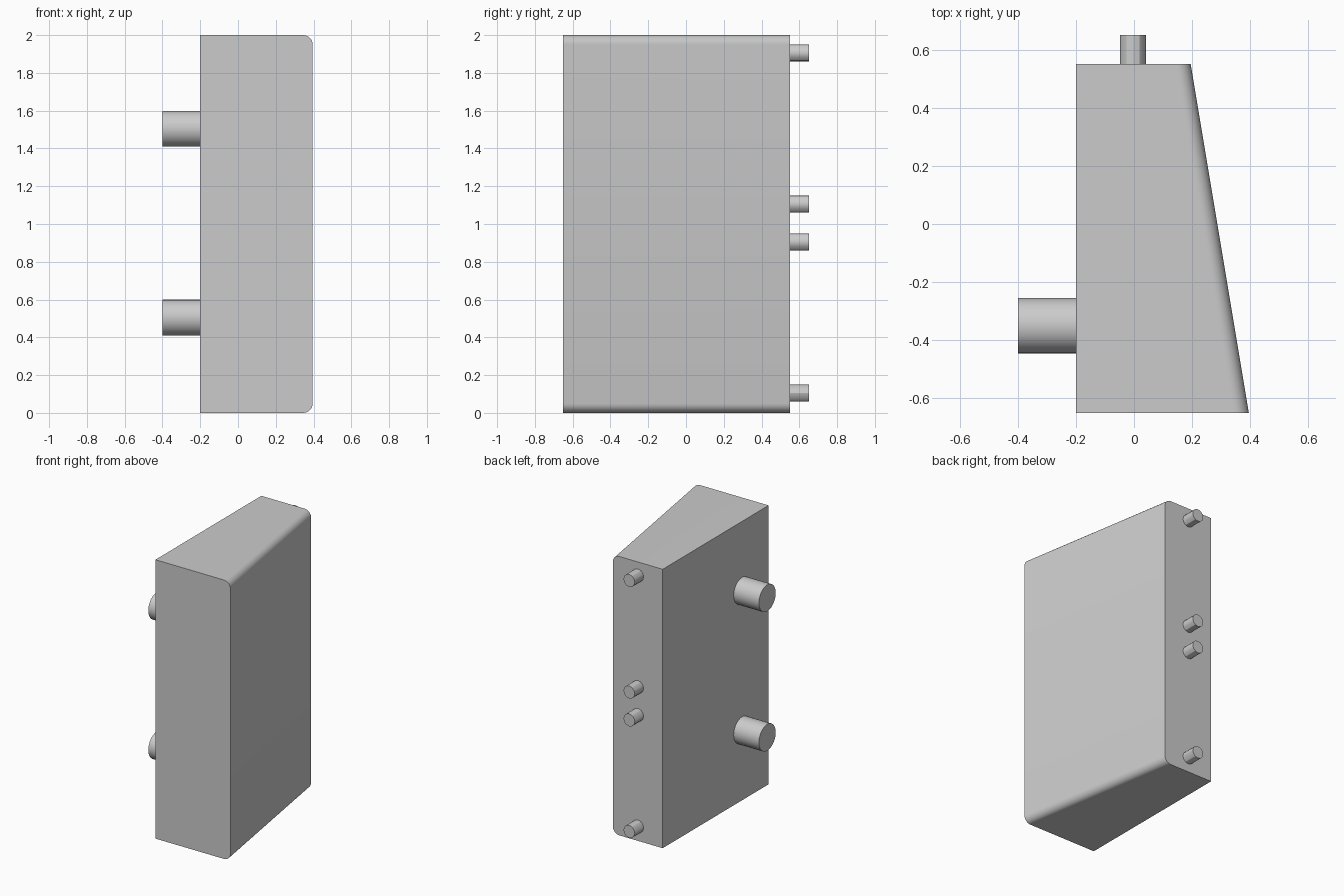
import bpy
import bmesh
from math import pi, sin, cos
from mathutils import Matrix, Vector

cube = bpy.data.objects.get("Cube")
if cube:
    bpy.data.objects.remove(cube, do_unlink=True)

grey = bpy.data.materials.new("plain grey")
grey.use_nodes = True
grey.diffuse_color = (0.6, 0.6, 0.6, 1)
grey.node_tree.nodes["Principled BSDF"].inputs["Base Color"].default_value = (0.6, 0.6, 0.6, 1)


def add_object(name, bm):
    bmesh.ops.recalc_face_normals(bm, faces=bm.faces)
    mesh = bpy.data.meshes.new(name)
    bm.to_mesh(mesh)
    bm.free()
    mesh.materials.append(grey)
    obj = bpy.data.objects.new(name, mesh)
    bpy.context.collection.objects.link(obj)
    bpy.ops.object.select_all(action="DESELECT")
    obj.select_set(True)
    bpy.context.view_layer.objects.active = obj
    bpy.ops.object.shade_smooth_by_angle(angle=pi / 6)
    return obj


def peg(name, start, end, radius, sides):
    start, end = Vector(start), Vector(end)
    axis = end - start
    turn = axis.to_track_quat("Z", "Y").to_matrix().to_4x4()
    bm = bmesh.new()
    bmesh.ops.create_cone(bm, cap_ends=True, segments=sides, radius1=radius,
                          radius2=radius, depth=axis.length,
                          matrix=Matrix.Translation((start + end) / 2) @ turn)
    return add_object(name, bm)


# Wedge body: rounded end profile joined from wide front to narrow back
LEFT, FRONT, BACK, HEIGHT, ROUND, STEPS = -0.2, -0.65, 0.55, 2.0, 0.05, 8


def body_ring(bm, y, right):
    points = [(LEFT, HEIGHT), (LEFT, 0)]
    for z, first in ((ROUND, -pi / 2), (HEIGHT - ROUND, 0)):
        for i in range(STEPS + 1):
            a = first + i * pi / 2 / STEPS
            points.append((right - ROUND + ROUND * cos(a), z + ROUND * sin(a)))
    return [bm.verts.new((x, y, z)) for x, z in points]


bm = bmesh.new()
front = body_ring(bm, FRONT, 0.395)
back = body_ring(bm, BACK, 0.195)
bm.faces.new(front)
bm.faces.new(back)
for i in range(len(front)):
    j = (i + 1) % len(front)
    bm.faces.new((front[i], front[j], back[j], back[i]))
add_object("wedge_body", bm)

# Large side pegs
for label, z in (("lower", 0.504), ("upper", 1.504)):
    peg(label + "_side_peg", (LEFT, -0.35, z), (-0.4, -0.35, z), 0.095, 48)

# Small back pegs
for i, z in enumerate((0.105, 0.905, 1.105, 1.905)):
    peg(f"back_peg_{i + 1}", (-0.004, BACK, z), (-0.004, 0.65, z), 0.045, 12)
